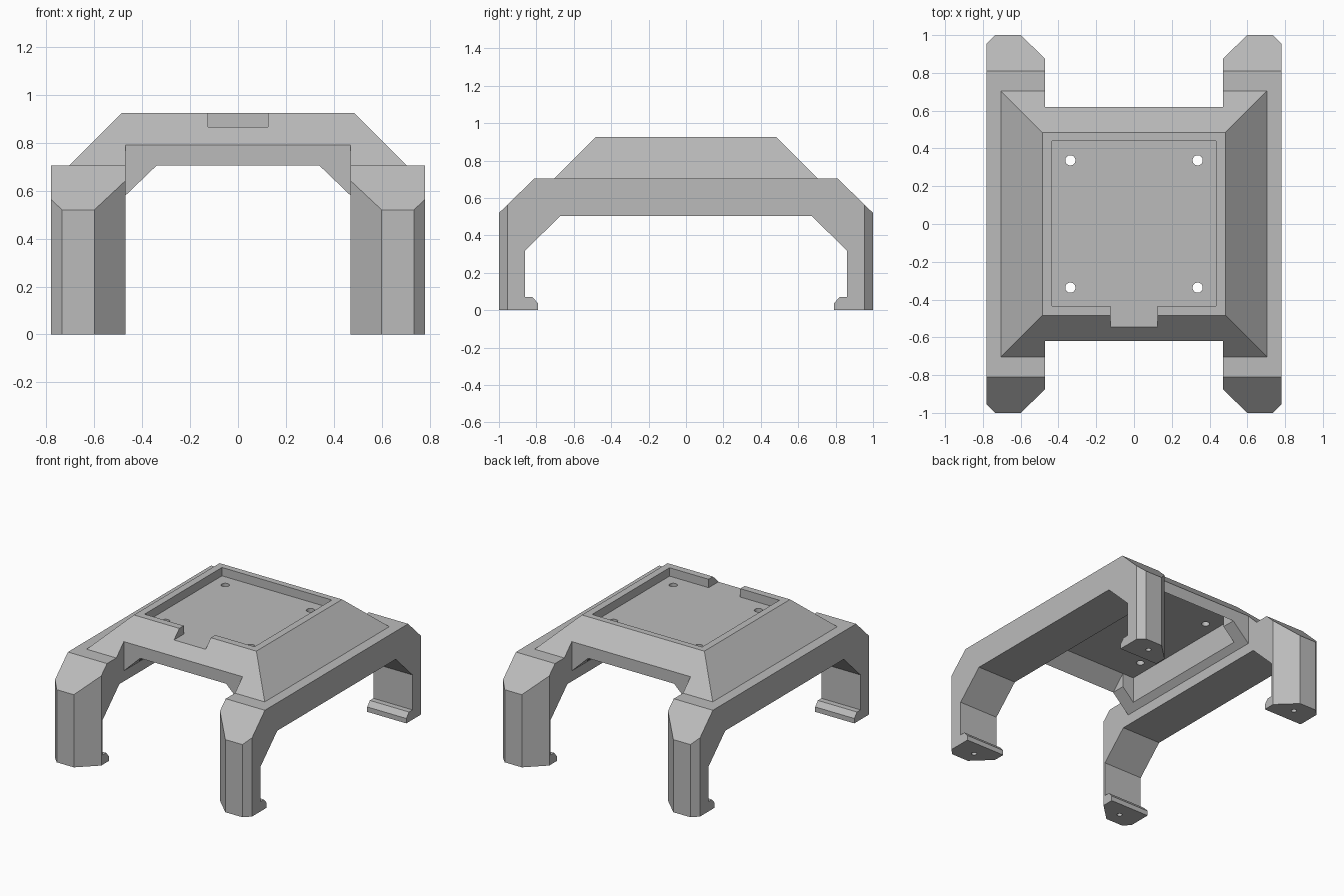
import bpy
import bmesh

cube = bpy.data.objects.get("Cube")
if cube:
    bpy.data.objects.remove(cube, do_unlink=True)

grey = bpy.data.materials.new("light grey")
grey.use_nodes = True
grey.diffuse_color = (0.5, 0.5, 0.5, 1)
grey.node_tree.nodes["Principled BSDF"].inputs["Base Color"].default_value = (0.5, 0.5, 0.5, 1)


def finish(bm, name):
    bmesh.ops.recalc_face_normals(bm, faces=bm.faces)
    mesh = bpy.data.meshes.new(name)
    bm.to_mesh(mesh)
    bm.free()
    mesh.materials.append(grey)
    obj = bpy.data.objects.new(name, mesh)
    bpy.context.collection.objects.link(obj)
    return obj


def prism(name, profile, axis, lo, hi):
    """Extrude a 2D outline along an axis from lo to hi."""
    place = {"x": lambda a, b, t: (t, a, b),
             "y": lambda a, b, t: (a, t, b),
             "z": lambda a, b, t: (a, b, t)}[axis]
    bm = bmesh.new()
    ends = [[bm.verts.new(place(a, b, t)) for a, b in profile] for t in (lo, hi)]
    for ring in ends:
        bm.faces.new(ring)
    n = len(profile)
    for i in range(n):
        j = (i + 1) % n
        bm.faces.new((ends[0][i], ends[0][j], ends[1][j], ends[1][i]))
    return finish(bm, name)


def frustum(name, low, high, z0, z1):
    """Four-sided block with half sizes low at z0 and high at z1."""
    bm = bmesh.new()
    corners = [(-1, -1), (1, -1), (1, 1), (-1, 1)]
    rings = [[bm.verts.new((sx * h[0], sy * h[1], z)) for sx, sy in corners]
             for h, z in ((low, z0), (high, z1))]
    for ring in rings:
        bm.faces.new(ring)
    for i in range(4):
        j = (i + 1) % 4
        bm.faces.new((rings[0][i], rings[0][j], rings[1][j], rings[1][i]))
    return finish(bm, name)


def box(name, x, y, z):
    return prism(name, [(x[0], y[0]), (x[1], y[0]), (x[1], y[1]), (x[0], y[1])], "z", *z)


def hole(x, y, z, radius):
    bm = bmesh.new()
    bmesh.ops.create_cone(bm, cap_ends=True, segments=24, radius1=radius,
                          radius2=radius, depth=z[1] - z[0])
    bmesh.ops.translate(bm, verts=bm.verts, vec=(x, y, (z[0] + z[1]) / 2))
    return finish(bm, "hole_cutter")


def combine(obj, tool, operation):
    mod = obj.modifiers.new("combine", "BOOLEAN")
    mod.operation = operation
    mod.solver = "EXACT"
    mod.object = tool
    bpy.context.view_layer.objects.active = obj
    bpy.ops.object.modifier_apply(modifier=mod.name)
    bpy.data.objects.remove(tool, do_unlink=True)


# Leg frames: side outline with hooked feet, trimmed by a chamfered plan
half = [(0.81, 0.705), (1, 0.52), (1, 0), (0.79, 0), (0.79, 0.035), (0.82, 0.07),
        (0.86, 0.07), (0.86, 0.32), (0.67, 0.505)]
side = half + [(-y, z) for y, z in reversed(half)]
plan_half = [(0.47, 0.875), (0.6, 1), (0.735, 1), (0.78, 0.955)]
plan = plan_half + [(x, -y) for x, y in reversed(plan_half)]

for s, label in ((1, "left"), (-1, "right")):
    frame = prism(label + "_leg_frame", side, "x", s * 0.47, s * 0.78)
    outline = prism("plan_cutter", [(s * x, y) for x, y in plan], "z", -0.1, 1)
    combine(frame, outline, "INTERSECT")
    for y in (-0.9, 0.9):
        combine(frame, hole(s * 0.63, y, (-0.05, 0.05), 0.018), "DIFFERENCE")

# Deck: sloped block, narrowed between the legs
deck = frustum("deck", (0.705, 0.705), (0.485, 0.485), 0.705, 0.925)
for s in (-1, 1):
    ends = sorted((s * 0.62, s * 0.8))
    combine(deck, box("end_cutter", (-0.47, 0.47), ends, (0.6, 1)), "DIFFERENCE")

# Gussets under the deck along the inside of each leg frame
for s in (-1, 1):
    gusset = [(0.34, 0.705), (0.47, 0.58), (0.47, 0.75), (0.34, 0.75)]
    combine(deck, prism("gusset", [(s * x, z) for x, z in gusset], "y", -0.62, 0.62), "UNION")

# Hollow underside with sloped end walls
combine(deck, frustum("slope_cutter", (0.34, 0.63), (0.34, 0.52), 0.695, 0.805), "DIFFERENCE")
combine(deck, box("pocket_cutter", (-0.43, 0.43), (-0.52, 0.52), (0.5, 0.805)), "DIFFERENCE")

# Top recess with front notch and four through holes
combine(deck, box("recess_cutter", (-0.435, 0.435), (-0.435, 0.44), (0.865, 1)), "DIFFERENCE")
combine(deck, box("notch_cutter", (-0.125, 0.125), (-0.7, -0.4), (0.865, 1)), "DIFFERENCE")
for x in (-0.337, 0.337):
    for y in (-0.337, 0.337):
        combine(deck, hole(x, y, (0.75, 0.95), 0.027), "DIFFERENCE")
